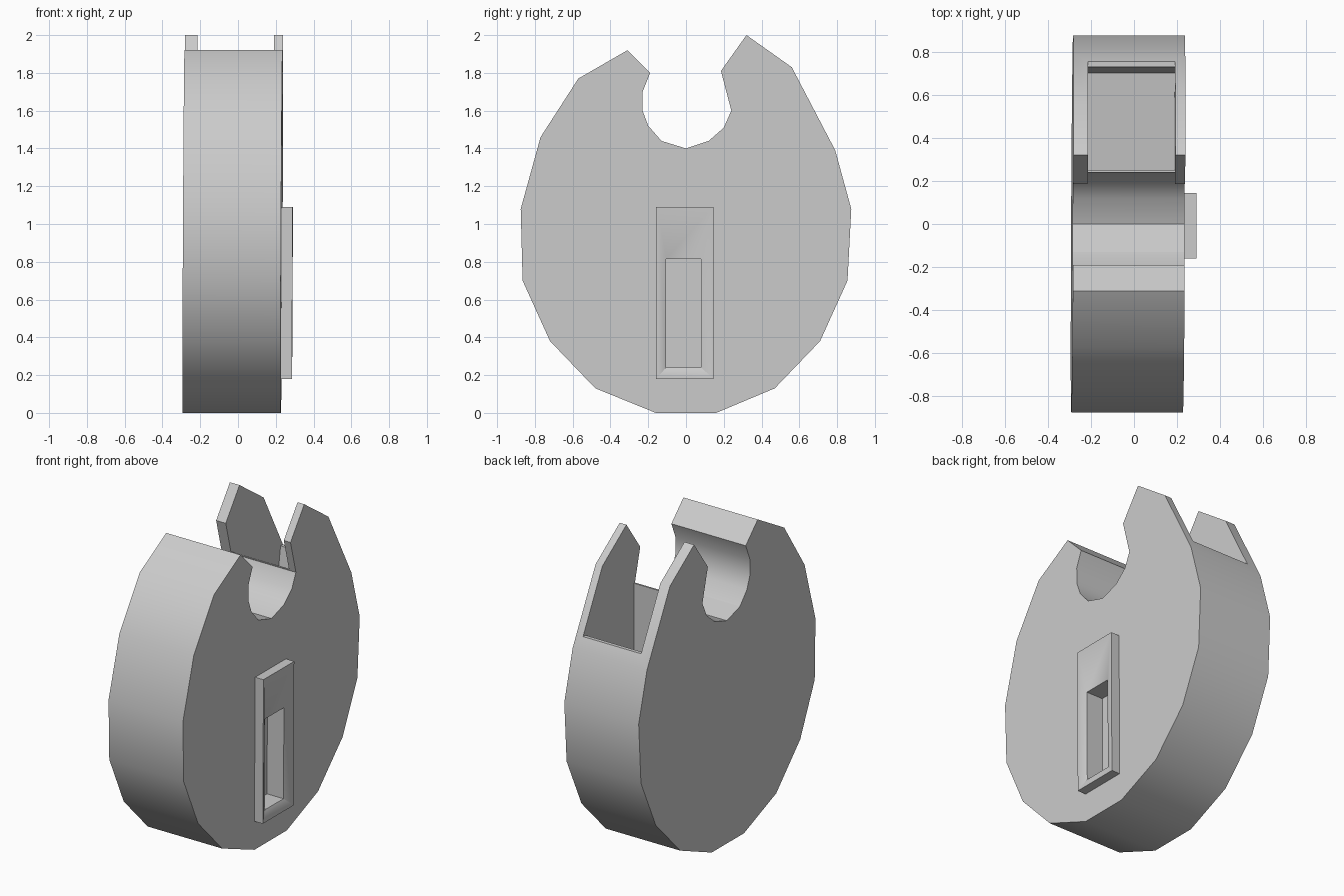
import bpy, bmesh, math

if "Cube" in bpy.data.objects:
    bpy.data.objects.remove(bpy.data.objects["Cube"])


def lean(x, y, z):
    # the whole body leans very slightly along x
    return (x + 0.005 * y + 0.005 * (z - 1), y, z)


def finish(name, bm):
    bmesh.ops.recalc_face_normals(bm, faces=bm.faces)
    mesh = bpy.data.meshes.new(name)
    bm.to_mesh(mesh)
    bm.free()
    ob = bpy.data.objects.new(name, mesh)
    bpy.context.collection.objects.link(ob)
    return ob


def loft(name, rings, capped=True):
    """Join rings of points with quads, optionally capping both ends."""
    bm = bmesh.new()
    loops = [[bm.verts.new(lean(*p)) for p in ring] for ring in rings]
    for a, b in zip(loops, loops[1:]):
        for i in range(len(a)):
            j = (i + 1) % len(a)
            bm.faces.new((a[i], a[j], b[j], b[i]))
    if capped:
        bm.faces.new(loops[0])
        bm.faces.new(loops[-1])
    return finish(name, bm)


def extrude_x(name, profile, x0, x1):
    return loft(name, [[(x, y, z) for y, z in profile] for x in (x0, x1)])


def rect(x, y0, y1, z0, z1):
    return [(x, y0, z0), (x, y1, z0), (x, y1, z1), (x, y0, z1)]


def activate(ob):
    bpy.ops.object.select_all(action='DESELECT')
    ob.select_set(True)
    bpy.context.view_layer.objects.active = ob


def cut(ob, cutter):
    cutter.hide_render = True
    mod = ob.modifiers.new("cut", 'BOOLEAN')
    mod.operation = 'DIFFERENCE'
    mod.solver = 'EXACT'
    mod.object = cutter
    activate(ob)
    bpy.ops.object.modifier_apply(modifier=mod.name)
    bpy.data.objects.remove(cutter)


# Disc body with the open round notch at the top
outline = [
    (-0.16, 0), (0.16, 0), (0.47, 0.13), (0.71, 0.38), (0.855, 0.70),
    (0.875, 1.08), (0.79, 1.39), (0.56, 1.83), (0.32, 2.0), (0.185, 1.81),
    (0.24, 1.60), (0.20, 1.51), (0.12, 1.44), (0, 1.40), (-0.13, 1.44),
    (-0.20, 1.52), (-0.23, 1.60), (-0.23, 1.70), (-0.19, 1.80),
    (-0.31, 1.92), (-0.57, 1.77), (-0.77, 1.46), (-0.875, 1.08),
    (-0.865, 0.70), (-0.72, 0.38), (-0.48, 0.13)]
body = extrude_x("disc_body", outline, -0.287, 0.232)

# Slot that leaves two thin ears behind the notch, with a pocket below
slot = [(0.10, 1.605), (0.25, 1.605), (0.25, 1.18), (0.70, 1.24),
        (0.73, 1.46), (1.0, 1.46), (1.0, 2.2), (0.10, 2.2)]
cut(body, extrude_x("slot_cutter", slot, -0.22, 0.185))

# Recess behind the side frame
hole = (-0.105, 0.08, 0.24, 0.815)
cut(body, loft("recess_cutter", [rect(0.15, *hole), rect(0.4, *hole)]))

# Raised side frame with a sloping inner face
outer = (-0.16, 0.145, 0.18, 1.09)
frame = loft("side_frame", [
    rect(0.225, *outer), rect(0.29, *outer),
    rect(0.29, -0.15, 0.135, 0.19, 1.08),
    rect(0.265, *hole), rect(0.225, *hole)], capped=False)

for ob in (body, frame):
    activate(ob)
    bpy.ops.object.shade_smooth_by_angle(angle=math.radians(30))
